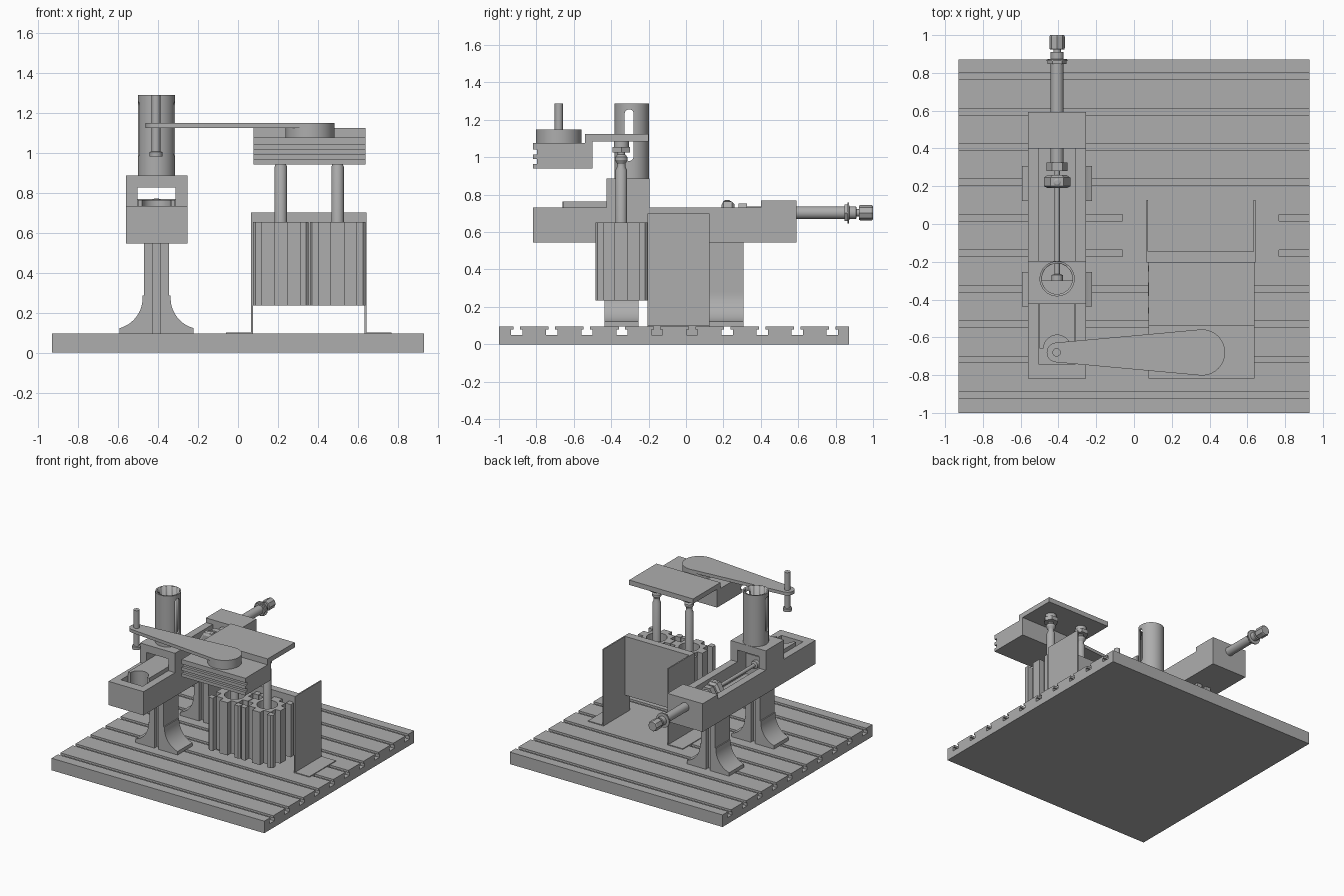
import bpy, bmesh, math
from mathutils import Vector

if "Cube" in bpy.data.objects:
    bpy.data.objects.remove(bpy.data.objects["Cube"])

grey = bpy.data.materials.new("machined grey")
grey.diffuse_color = (0.42, 0.42, 0.42, 1)
grey.use_nodes = True
grey.node_tree.nodes["Principled BSDF"].inputs["Base Color"].default_value = grey.diffuse_color


def to3d(axis, u, v, h):
    return {'X': (h, u, v), 'Y': (u, h, v), 'Z': (u, v, h)}[axis]


def finish(name, bm):
    bmesh.ops.recalc_face_normals(bm, faces=bm.faces)
    me = bpy.data.meshes.new(name)
    bm.to_mesh(me)
    bm.free()
    me.materials.append(grey)
    ob = bpy.data.objects.new(name, me)
    bpy.context.collection.objects.link(ob)
    return ob


def prism(name, pts, axis, a, b):
    """Extrude a flat outline along an axis from a to b."""
    bm = bmesh.new()
    rings = [[bm.verts.new(to3d(axis, u, v, h)) for u, v in pts] for h in (a, b)]
    n = len(pts)
    for i in range(n):
        j = (i + 1) % n
        bm.faces.new((rings[0][i], rings[0][j], rings[1][j], rings[1][i]))
    for r in rings:
        bm.faces.new(r)
    return finish(name, bm)


def box(name, x0, x1, y0, y1, z0, z1):
    return prism(name, [(x0, y0), (x1, y0), (x1, y1), (x0, y1)], 'Z', z0, z1)


def arc(cx, cy, r, a0, a1, n):
    return [(cx + r * math.cos(math.radians(a0 + (a1 - a0) * i / n)),
             cy + r * math.sin(math.radians(a0 + (a1 - a0) * i / n))) for i in range(n + 1)]


def smooth(ob):
    bpy.ops.object.select_all(action='DESELECT')
    ob.select_set(True)
    bpy.context.view_layer.objects.active = ob
    bpy.ops.object.shade_smooth_by_angle(angle=math.radians(30))
    return ob


def turned(name, prof, axis, cu, cv, n=32):
    """Stack of (radius, height) rings around an axis, capped at both ends."""
    bm = bmesh.new()
    rings = []
    for r, h in prof:
        rings.append([bm.verts.new(to3d(axis, cu + r * math.cos(math.tau * i / n),
                                        cv + r * math.sin(math.tau * i / n), h)) for i in range(n)])
    for lo, hi in zip(rings, rings[1:]):
        for i in range(n):
            j = (i + 1) % n
            bm.faces.new((lo[i], lo[j], hi[j], hi[i]))
    bm.faces.new(rings[0])
    bm.faces.new(rings[-1])
    ob = finish(name, bm)
    return smooth(ob) if n > 8 else ob


def cut(ob, *cutters):
    for c in cutters:
        m = ob.modifiers.new("cut", 'BOOLEAN')
        m.object, m.operation, m.solver = c, 'DIFFERENCE', 'EXACT'
    dg = bpy.context.evaluated_depsgraph_get()
    me = bpy.data.meshes.new_from_object(ob.evaluated_get(dg))
    ob.modifiers.clear()
    ob.data = me
    for c in cutters:
        bpy.data.objects.remove(c)
    return ob


# T-slotted base plate
slots = [-0.905 + 0.1875 * k for k in range(10)]
pts = [(-1, 0), (-1, 0.095)]
for s in slots:
    pts += [(s - .017, .095), (s - .017, .078), (s - .03, .078), (s - .03, .05),
            (s + .03, .05), (s + .03, .078), (s + .017, .078), (s + .017, .095)]
pts += [(0.872, 0.095), (0.872, 0)]
prism("base_plate", pts, 'X', -0.93, 0.93)
for s in slots[4:6]:  # the two middle slots stop short of the centre
    prism("slot_stop", [(s - .03, .05), (s + .03, .05), (s + .03, .078), (s + .017, .078),
                        (s + .017, .095), (s - .017, .095), (s - .017, .078), (s - .03, .078)],
          'X', -0.06, 0.765)

# Sheet bracket holding the two cylinders
box("bracket_web", 0.075, 0.637, -0.205, -0.145, 0.235, 0.70)
for x, d in ((0.07, -1), (0.638, 1)):
    i, f = x + d * .004, x + d * .13
    box("bracket_side", x - .005, x + .005, -0.205, 0.126, 0.095, 0.70)
    box("bracket_foot", min(i, f), max(i, f), -0.205, 0.126, 0.095, 0.101)

# Grooved cylinder bodies with rods, joints and nuts
w = 0.139
side = [(-w + .012, -w), (-.095, -w), (-.095, -.095), (-.035, -.095), (-.035, -w),
        (.035, -w), (.035, -.095), (.095, -.095), (.095, -w), (w - .012, -w)]
for cx in (0.214, 0.498):
    outline = []
    for k in range(4):
        c, s = round(math.cos(k * math.pi / 2)), round(math.sin(k * math.pi / 2))
        outline += [(cx + c * u - s * v, -0.346 + s * u + c * v) for u, v in side]
    body = prism("cylinder_body", outline, 'Z', 0.235, 0.652)
    cut(body, turned("bore", [(.075, .58), (.075, .70)], 'Z', cx, -0.346))
    turned("lift_rod", [(.031, .4), (.031, .93), (.022, .95), (.022, .965), (.034, .985),
                        (.034, 1.0), (.02, 1.015), (.02, 1.09)], 'Z', cx, -0.346)
    turned("lift_nut", [(.055, 1.025), (.055, 1.055)], 'Z', cx, -0.346, 6)
    turned("lift_washer", [(.04, 1.055), (.04, 1.085)], 'Z', cx, -0.346)

# Lifted shelf and slotted clamp block
prism("shelf", [(-.54, 1.075), (-.5, 1.075), (-.5, 1.085), (-.2, 1.085), (-.2, 1.123), (-.54, 1.123)],
      'X', 0.078, 0.637)
prism("clamp_block", [(-.5, .94), (-.5, 1.076), (-.818, 1.076), (-.818, 1.04), (-.797, 1.04),
                      (-.797, 1.015), (-.818, 1.015), (-.818, .99), (-.797, .99), (-.797, .965),
                      (-.818, .965), (-.818, .94)], 'X', 0.078, 0.637)

# Tapered lever arm with disc and pin
ay = -0.68
smooth(prism("lever_arm", arc(.36, ay, .122, -95, 95, 28) + arc(-.41, ay, .052, 95, 265, 20),
             'Z', 1.122, 1.147))
turned("lever_disc", [(.122, 1.076), (.122, 1.147)], 'Z', .36, ay, 48)
turned("lever_pin", [(.032, .98), (.032, 1.003), (.022, 1.006), (.022, 1.287)], 'Z', -.41, ay)

# Slide body with open channel, rear block, bridge
X0, X1, CX = -0.56, -0.253, -0.407
cut(box("slide_body", X0, X1, -0.818, 0.592, 0.545, 0.732),
    box("channel", -.502, -.312, -0.745, 0.405, 0.60, 0.80))
box("rear_block", X0, X1, 0.40, 0.592, 0.732, 0.768)
cut(box("bridge", X0, X1, -0.424, -0.196, 0.732, 0.885),
    box("window", -.502, -.312, -0.6, 0, 0.70, 0.825),
    turned("bridge_bore", [(.082, .80), (.082, .95)], 'Z', CX, -0.29))

# Shuttle with half-round cradle
smooth(prism("shuttle", [(-.50, -.658)] + arc(CX, -.66, .072, 180, 0, 20) + [(-.314, -.658),
             (-.314, -.3), (-.50, -.3)], 'Z', 0.60, 0.762))

# Slotted guide tube
tube = turned("guide_tube", [(.093, .885), (.093, 1.287)], 'Z', CX, -0.29, 48)
sy = -0.304
slot = arc(sy, 1.232, .024, 0, 180, 12) + arc(sy, 1.004, .024, 180, 360, 12)
cut(tube, turned("tube_bore", [(.081, .85), (.081, 1.35)], 'Z', CX, -0.29, 48),
    prism("tube_slot", slot, 'X', -0.6, -0.2))

# Horizontal drive rod through the slide
RZ = 0.703
turned("drive_rod", [(.034, .30), (.034, .86), (.034, .862), (.056, .863), (.056, .872),
                     (.034, .873), (.034, .91), (.02, .911), (.02, .94)], 'Y', CX, RZ)
turned("rod_end", [(.038, .925), (.041, .932), (.041, .993), (.036, 1.0)], 'Y', CX, RZ, 8)
turned("rod_collar", [(.05, .848), (.05, .863)], 'Y', CX, RZ, 6)
turned("rod_fitting", [(.056, .28), (.056, .325)], 'Y', CX, RZ, 6)
turned("rod_nut", [(.05, .19), (.07, .2), (.07, .245), (.05, .26)], 'Y', CX, RZ, 6)
turned("thin_rod", [(.03, -.305), (.03, -.27), (.014, -.265), (.014, .30)], 'Y', CX, RZ)
turned("port_screw", [(.02, .70), (.02, .765), (.012, .77)], 'Z', CX, 0.22, 16)

# Two flared legs, each with a vertical groove on both ends
half = [(.018, .095), (.185, .095), (.185, .112)]
half += arc(.225, .272, .155, 255, 180, 10)
half += [(.07, .285), (.062, .285), (.062, .545), (.018, .545)]
for y in (-0.345, 0.215):
    for d in (-1, 1):
        smooth(prism("leg_half", [(CX + d * u, v) for u, v in half], 'Y', y - .092, y + .092))
    box("leg_core", CX - .018, CX + .018, y - .06, y + .06, 0.095, 0.545)
